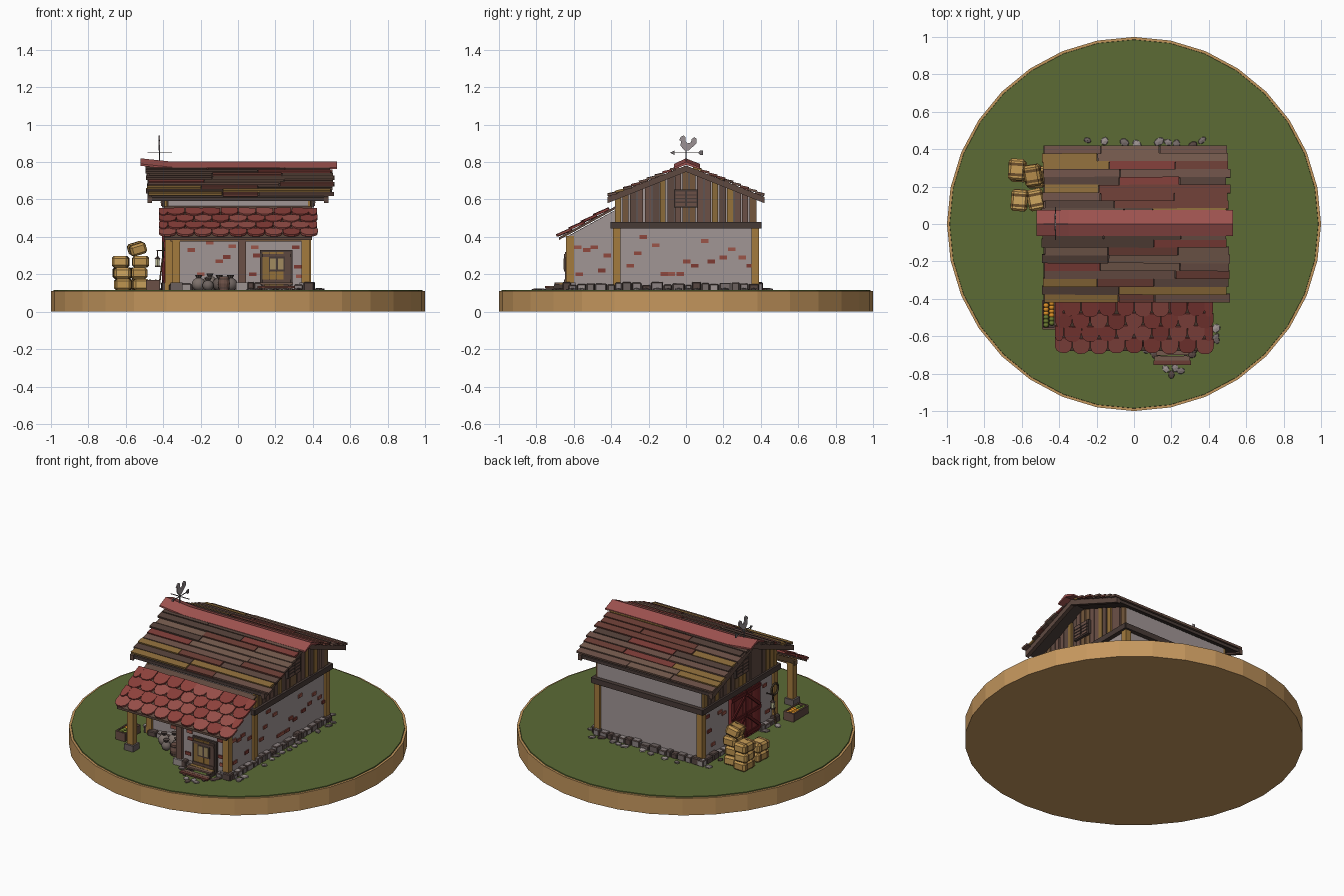
import bpy, bmesh, math, random
from mathutils import Matrix, Vector, Euler

if "Cube" in bpy.data.objects:
    bpy.data.objects.remove(bpy.data.objects["Cube"])
random.seed(4)
R, U = random.choice, random.uniform
G = 0.115                      # ground level
PARTS, MATS = {}, {}
BROWNS = ['5E4A42', '6B5148', '8A6A3C', '54423B', '6A4038', '735A4E']
PLANK = ['8A6A3C', '6B5148', '5E4A42', '94703C', '74583E']
STONE = ['8A8080', '6A605E', '9C9290', '574844', '766C6A']
POST, DARK, WALL, RED, TILE, IRON = 'A27A40', '493D39', 'A09594', '7A2F30', '8E443F', '6E686A'
YZ = Matrix(((0, 0, 1, 0), (1, 0, 0, 0), (0, 1, 0, 0), (0, 0, 0, 1)))  # profile (y,z) along x

def slot(name, col):
    bm, cols = PARTS.setdefault(name, (bmesh.new(), []))
    if col not in cols:
        cols.append(col)
    return bm, cols.index(col)

def mtx(loc, size=(1, 1, 1), rot=(0, 0, 0)):
    return Matrix.LocRotScale(Vector(loc), Euler(rot), Vector(size))

def paint(verts, i, smooth=False):
    for f in {f for v in verts for f in v.link_faces}:
        f.material_index, f.smooth = i, smooth

def box(name, col, loc, size, rot=(0, 0, 0), bevel=0):
    bm, i = slot(name, col)
    vs = bmesh.ops.create_cube(bm, size=1, matrix=mtx(loc, size, rot))['verts']
    paint(vs, i)
    if bevel:
        es = list({e for v in vs for e in v.link_edges})
        bmesh.ops.bevel(bm, geom=es, offset=bevel, segments=1, affect='EDGES', profile=0.5)

def span(name, col, x, y, z, **k):
    box(name, col, [(a + b) / 2 for a, b in (x, y, z)], [b - a for a, b in (x, y, z)], **k)

def ball(name, col, loc, size, seg=12):
    bm, i = slot(name, col)
    paint(bmesh.ops.create_uvsphere(bm, u_segments=seg, v_segments=seg // 2 + 2, radius=0.5,
                                    matrix=mtx(loc, size))['verts'], i, True)

def rock(name, loc, size):
    bm, i = slot(name, R(STONE))
    paint(bmesh.ops.create_icosphere(bm, subdivisions=1, radius=0.5,
                                     matrix=mtx(loc, size, (0, 0, U(0, 3))))['verts'], i)

def cone(name, col, loc, r1, r2, h, seg=8, rot=(0, 0, 0)):
    bm, i = slot(name, col)
    paint(bmesh.ops.create_cone(bm, cap_ends=True, segments=seg, radius1=r1, radius2=r2, depth=h,
                                matrix=mtx(loc, rot=rot))['verts'], i)

def prism(name, col, pts, depth, m, shift=(0, 0)):
    bm, i = slot(name, col)
    a = [bm.verts.new(m @ Vector((x, y, 0))) for x, y in pts]
    b = [bm.verts.new(m @ Vector((x + shift[0], y + shift[1], depth))) for x, y in pts]
    n = len(pts)
    bm.faces.new(a[::-1]); bm.faces.new(b)
    for k in range(n):
        bm.faces.new((a[k], a[(k + 1) % n], b[(k + 1) % n], b[k]))
    paint(a + b, i)

def along(x):
    return Matrix.Translation((x, 0, 0)) @ YZ

# Round base with grass
cone('base_disc', 'C4965E', (0, 0, 0.055), 1, 1, 0.11, 32)
cone('grass', '5C6A38', (0, 0, 0.108), 0.988, 0.985, 0.016, 32)

# Plaster walls: main house and front side room
prism('main_walls', WALL, [(-.375, .11), (.375, .11), (.375, .605), (0, .755), (-.375, .605)], .75, along(-.375))
prism('side_room_walls', WALL, [(-.625, .11), (-.37, .11), (-.37, .548), (-.625, .407)], .345, along(.03))

# Corner posts, porch posts and beams
for x in (-.37, .37):
    for y in (-.37, .37):
        span('corner_posts', POST, (x - .02, x + .02), (y - .02, y + .02), (G, .46))
for x, c in ((-.33, POST), (.022, '6B5148'), (.36, POST)):
    span('porch_posts', c, (x - .021, x + .021), (-.642, -.6), (G, .405))
    span('post_bases', R(STONE), (x - .032, x + .032), (-.655, -.59), (.11, .155))
span('porch_beam', '74583E', (-.36, .38), (-.635, -.605), (.375, .405))
box('porch_beam', '74583E', (-.335, -.5, .46), (.03, .28, .03), (math.atan(.55), 0, 0))
for s in (-1, 1):
    span('belt_beams', DARK, (-.4, .4), (s * .39 - .014, s * .39 + .014), (.445, .48))
    span('belt_beams', DARK, (s * .39 - .014, s * .39 + .014), (-.4, .4), (.445, .48))

# Gable planks and windows
for s in (-1, 1):
    for k in range(19):
        y0 = -.38 + k * .04
        y1 = y0 + U(.03, .038)
        f = lambda y: .757 - .4 * abs(y) - .003
        t = [(y1, f(y1)), (y0, f(y0))]
        prism('gable_planks', R(PLANK), [(y0, .48), (y1, .48)] + t, U(.012, .02), along(.374 if s > 0 else -.392))
    x = s * .397
    box('gable_windows', DARK, (x, 0, .605), (.02, .13, .095))
    for y in (-.03, .03):
        box('gable_windows', '6B5148', (x + s * .006, y, .605), (.016, .05, .078))
    for z in (.585, .605, .625):
        box('gable_windows', DARK, (x + s * .01, 0, z), (.014, .115, .006))

# Main roof: deck, barge boards and plank rows
A = math.atan(.4)
deck = lambda t, d, w: [(-w, t - .4 * w), (0, t), (w, t - .4 * w), (w, t - d - .4 * w), (0, t - d), (-w, t - d - .4 * w)]
prism('roof_deck', DARK, deck(.778, .02, .415), .94, along(-.47))
for x in (-.485, .46):
    prism('barge_boards', '5E4A42', deck(.782, .034, .42), .025, along(x))
for s in (-1, 1):
    for k in range(9):
        y = .06 + k * .042
        xs = [-.49 + U(-.012, .012), U(-.2, -.05), U(.1, .25), .505 + U(-.015, .015)]
        if k % 2:
            xs.pop(R((1, 2)))
        for a, b in zip(xs, xs[1:]):
            c = '7C3F3A' if random.random() < .1 else R(BROWNS)
            box('roof_planks', c, ((a + b) / 2, s * y, .788 - .4 * y + U(-.002, .003)),
                (b - a - .004, .047, .013), (-s * (A - .16), 0, U(-.004, .004)))
cap = [(-.065, .772), (0, .802), (.075, .772), (.075, .762), (0, .785), (-.065, .762)]
prism('ridge_cap', '9C5350', cap, .88, along(-.35))
prism('ridge_cap', '9C5350', [(y, z + .018) for y, z in cap], .17, along(-.52), (0, -.018))

# Lean-to roof with scalloped tiles
B = math.atan(.55)
prism('lean_to_deck', '5F4A40', [(-.68, .383), (-.68, .397), (-.375, .565), (-.375, .551)], .79, along(-.395))
w = .046
shape = [(w, .088), (-w, .088), (-w, .04), (-.037, .017), (-.017, .003), (.017, .003), (.037, .017), (w, .04)]
for r in range(4):
    y = -.69 + .066 * r
    for k in range(9 if r % 2 == 0 else 8):
        x = -.377 + .0945 * (k + .5 * (r % 2))
        m = mtx((x, y + U(-.004, .004), .401 + .55 * (y + .69)), rot=(B - .09, U(-.03, .03), U(-.03, .03)))
        prism('lean_to_tiles', R([TILE, '87403C', '96504A']), shape, .012, m)
    for e, x in enumerate((-.4, .4)):
        if r % 2:
            m = mtx((x, y, .4 + .55 * (y + .69)), rot=(B - .09, 0, 0))
            prism('lean_to_tiles', TILE, [(px * .5, py) for px, py in shape], .012, m)

# Foundation stones and loose rubble along each wall
def footing(a, b, out):
    a, b, o = Vector(a), Vector(b), Vector(out)
    d, t = (b - a).normalized(), 0
    while t < (b - a).length - .02:
        l, h = U(.035, .07), U(.03, .048)
        p = a + d * (t + l / 2) + o * .008
        sz = (l * .94, .045) if abs(d.x) > .5 else (.045, l * .94)
        box('foundation', R(STONE), (p.x, p.y, G + h / 2 - .003), (*sz, h), (0, 0, U(-.05, .05)), .005)
        if random.random() < .55:
            q = p + o * U(.03, .06)
            rock('rubble', (q.x, q.y, G + .004), (U(.04, .07), U(.03, .05), .016))
        t += l
footing((-.39, .38), (.39, .38), (0, 1))
footing((.38, -.63), (.38, .39), (1, 0))
footing((.05, -.63), (.11, -.63), (0, -1))
footing((.3, -.63), (.39, -.63), (0, -1))
footing((-.37, -.38), (.02, -.38), (0, -1))
footing((-.38, -.39), (-.38, -.21), (-1, 0))
footing((-.38, .11), (-.38, .39), (-1, 0))

# Exposed bricks
def brick(x, y, z, side):
    box('bricks', R(['8E4A40', '7C3C36', '9A564A']), (x, y, z), (.012, .04, .02) if side else (.04, .012, .02))
for k in range(15):
    z = .18 + .022 * random.randrange(11)
    brick(.376, -.31 + .046 * k + U(-.015, .015), z, True)
for y, z in ((-.57, .2), (-.53, .33), (-.49, .345), (-.45, .22), (-.58, .345), (-.42, .3)):
    brick(.376, y, z, True)
for y, z in ((-.3, .2), (-.27, .38), (.15, .36), (.19, .382), (.3, .3), (.26, .2), (.32, .4)):
    brick(-.376, y, z, True)
for x, z in ((-.25, .33), (-.2, .2), (-.1, .27), (-.06, .292), (-.03, .35), (-.15, .37)):
    brick(x, -.376, z, False)
for x, z in ((.08, .2), (.09, .345), (.32, .24), (.31, .345), (.1, .3), (.33, .19)):
    brick(x, -.626, z, False)

# Front door, steps and paving
span('front_door', DARK, (.118, .292), (-.638, -.62), (G, .33))
for k in range(4):
    span('front_door', R(PLANK), (.13 + k * .038, .166 + k * .038), (-.646, -.63), (.14, .318))
span('front_door', DARK, (.165, .25), (-.652, -.64), (.215, .295))
for z in (.165, .3):
    span('front_door', '5E4A42', (.13, .28), (-.652, -.64), (z - .008, z + .008))
for x in (.187, .228):
    span('front_door', 'A08A60', (x - .015, x + .015), (-.655, -.65), (.225, .285))
for k, (y, z) in enumerate(((-.665, .15), (-.69, .15), (-.718, .132), (-.742, .132))):
    box('door_steps', R(BROWNS), (.205, y, z), (.165 + .012 * k, .023, .01), (0, 0, U(-.03, .03)))
for x in (.135, .275):
    span('door_steps', DARK, (x - .008, x + .008), (-.705, -.64), (G, .146))
    span('door_steps', DARK, (x - .008, x + .008), (-.75, -.7), (G, .128))
for x, y in ((.11, -.7), (.31, -.7), (.17, -.775), (.22, -.77), (.25, -.785), (.2, -.805), (.44, -.62), (.44, -.56)):
    rock('rubble', (x, y, G + .003), (.05, .038, .014))

# Red double barn door on the left wall
for y0 in (-.2, -.048):
    for k in range(5):
        span('barn_doors', R([RED, '70292B', '843536']), (-.396, -.37), (y0 + k * .0295, y0 + k * .0295 + .028), (.125, .442))
    for z in (.15, .28, .42):
        span('barn_doors', '5E2224', (-.404, -.39), (y0, y0 + .146), (z - .011, z + .011))
    for z in (.215, .35):
        box('barn_doors', '5E2224', (-.4, y0 + .073, z), (.01, .17, .018), (.7 if y0 < -.1 else -.7, 0, 0))

# Hay bales with straps
def bale(x, y, z, rot=(0, 0, 0)):
    box('hay_bales', R(['C69C58', 'BC9250', 'CFA660']), (x, y, z), (.088, .115, .06), rot, .012)
    for o in (-.028, .028):
        p = Vector((x, y, z)) + Euler(rot).to_matrix() @ Vector((0, o, 0))
        box('bale_straps', '6B5030', p, (.0895, .007, .0615), rot, .011)
for x, y, n in ((-.62, .285, 3), (-.525, .255, 3), (-.612, .13, 2)):
    for k in range(n):
        bale(x + U(-.008, .008), y + U(-.008, .008), G + .03 + .061 * k, (0, 0, U(-.12, .12)))
bale(-.54, .26, G + .222, (.1, -.3, .15))
bale(-.525, .13, G + .03, (0, 0, .2))

# Sacks and barrel under the porch
for x, y, s in ((-.21, -.46, .075), (-.15, -.44, .085), (-.1, -.48, .075), (-.04, -.45, .075), (-.16, -.51, .06)):
    ball('sacks', R(['6E6460', '7C706A', '645853']), (x, y, G + s * .42), (s, s * .9, s * .95))
    cone('sacks', '564B47', (x, y, G + s * .93), .008, .02, .022)
cone('barrel', '6B5148', (-.075, -.54, G + .018), .025, .032, .036, 12)
cone('barrel', '6B5148', (-.075, -.54, G + .054), .032, .025, .036, 12)
for z in (.012, .06):
    cone('barrel', DARK, (-.075, -.54, G + z), .031, .031, .006, 12)

# Vegetable crate
for x in (-.488, -.422):
    span('crate', '5E4A42', (x - .005, x + .005), (-.56, -.41), (G + .005, G + .055))
for y in (-.558, -.412):
    span('crate', '6B5148', (-.49, -.42), (y - .005, y + .005), (G, G + .055))
span('crate', DARK, (-.485, -.425), (-.555, -.415), (G, G + .025))
for k in range(12):
    c = 'D98E2B' if k > 4 else '6B7A34'
    ball('vegetables', c, (-.47 + .03 * (k % 2), -.54 + .0105 * k, G + .043), (.032, .028, .028), 8)

# Wall lantern, hanging tool and rope coil
span('lantern', DARK, (-.435, -.385), (-.283, -.277), (.325, .331))
cone('lantern', DARK, (-.43, -.28, .31), .003, .003, .035, 6)
cone('lantern', DARK, (-.43, -.28, .29), .018, .004, .014, 6)
cone('lantern', 'C9C6A0', (-.43, -.28, .265), .012, .014, .036, 6)
cone('lantern', DARK, (-.43, -.28, .244), .017, .017, .008, 6)
for k in range(12):
    a = k * math.tau / 12
    cone('rope_coil', '5A4C38', (-.402, -.34 + .035 * math.cos(a), .335 + .035 * math.sin(a)), .006, .006, .022, 6, (a, 0, 0))
cone('garden_tool', '74583E', (-.41, -.32, .23), .005, .005, .23, 6, (0, .12, 0))

# Weathervane with rooster
cone('weathervane', IRON, (-.42, 0, .83), .004, .003, .09, 6)
span('weathervane', IRON, (-.485, -.352), (-.002, .002), (.848, .852))
span('weathervane', IRON, (-.422, -.418), (-.07, .07), (.848, .852))
prism('weathervane', IRON, [(-.085, .85), (-.062, .838), (-.062, .862)], .006, along(-.423))
prism('weathervane', IRON, [(.065, .85), (.075, .838), (.092, .838), (.092, .862), (.075, .862)], .006, along(-.423))
cock = [(-.008, .862), (.014, .862), (.034, .88), (.056, .9), (.056, .925), (.044, .934), (.03, .922), (.026, .905),
        (.008, .9), (-.002, .912), (-.004, .935), (-.014, .943), (-.028, .934), (-.036, .918), (-.026, .912), (-.03, .888)]
prism('rooster', '9A9092', cock, .008, along(-.424))

# Write the gathered parts out as objects
for name, (bm, cols) in PARTS.items():
    bmesh.ops.recalc_face_normals(bm, faces=bm.faces)
    me = bpy.data.meshes.new(name)
    bm.to_mesh(me)
    for c in cols:
        if c not in MATS:
            MATS[c] = bpy.data.materials.new('colour_' + c)
            MATS[c].diffuse_color = [(int(c[i:i + 2], 16) / 255) ** 2.2 for i in (0, 2, 4)] + [1]
        me.materials.append(MATS[c])
    bpy.context.collection.objects.link(bpy.data.objects.new(name, me))

for m in bpy.data.materials:
    if m.users and not m.is_grease_pencil:
        m.use_nodes = True
        m.node_tree.nodes["Principled BSDF"].inputs["Base Color"].default_value = m.diffuse_color
